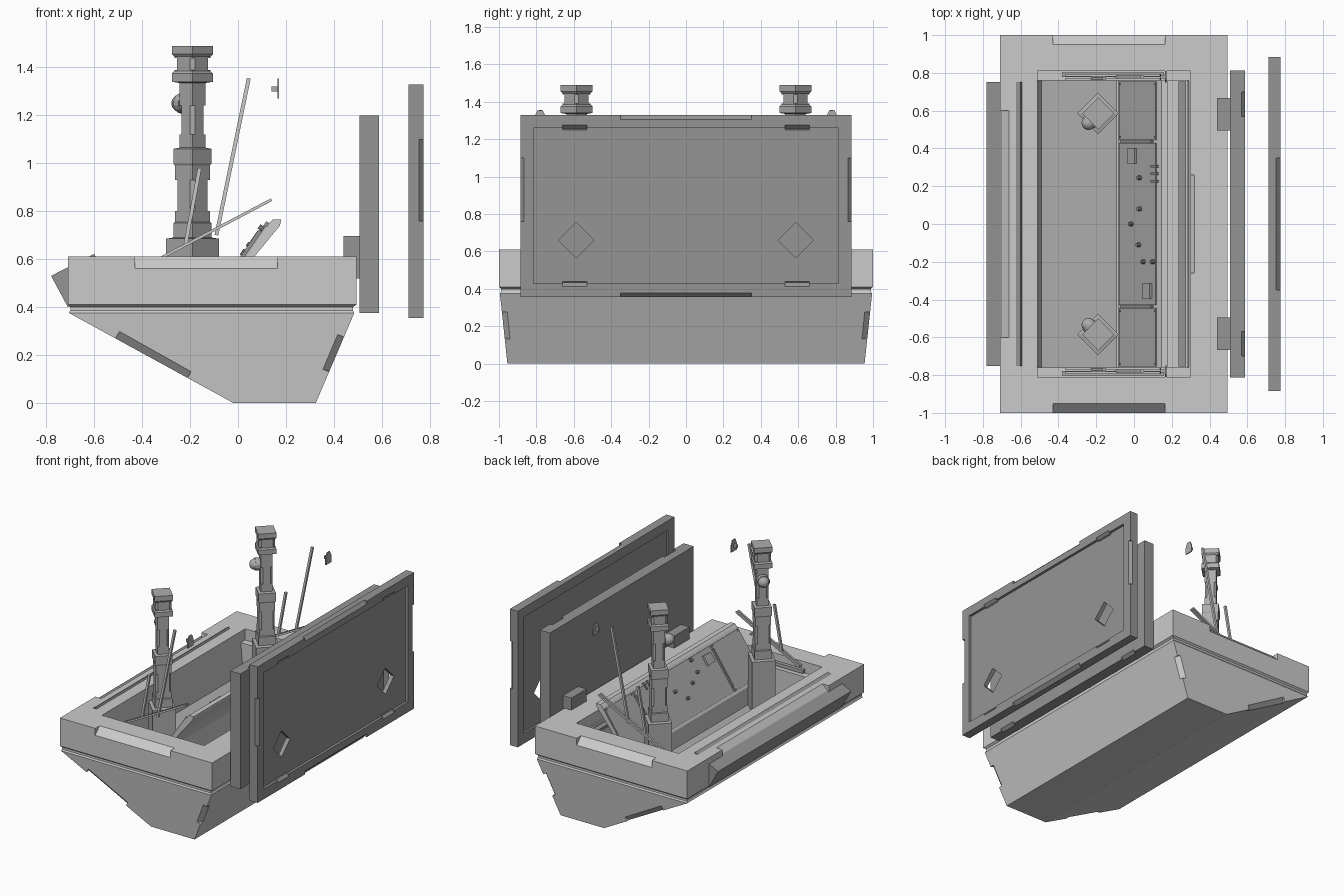
import bpy, bmesh, math
from mathutils import Matrix, Vector

cube = bpy.data.objects.get("Cube")
if cube:
    bpy.data.objects.remove(cube, do_unlink=True)


def material(name, g):
    m = bpy.data.materials.new(name)
    m.use_nodes = True
    m.diffuse_color = (g, g, g, 1)
    m.node_tree.nodes["Principled BSDF"].inputs["Base Color"].default_value = (g, g, g, 1)
    return m


LIGHT = material("light grey", 0.60)
MID = material("medium grey", 0.42)
DARK = material("dark grey", 0.30)


def finish(name, bm, mat):
    bmesh.ops.recalc_face_normals(bm, faces=bm.faces)
    me = bpy.data.meshes.new(name)
    bm.to_mesh(me)
    bm.free()
    me.materials.append(mat)
    ob = bpy.data.objects.new(name, me)
    bpy.context.collection.objects.link(ob)
    return ob


def loft(name, rings, mat):
    """Skin a stack of equal point rings and close both ends."""
    bm = bmesh.new()
    vs = [[bm.verts.new(p) for p in r] for r in rings]
    n = len(vs[0])
    for a, b in zip(vs, vs[1:]):
        for i in range(n):
            j = (i + 1) % n
            bm.faces.new((a[i], a[j], b[j], b[i]))
    bm.faces.new(vs[0])
    bm.faces.new(vs[-1])
    return finish(name, bm, mat)


def rect(z, x0, x1, h):
    return [(x0, -h, z), (x1, -h, z), (x1, h, z), (x0, h, z)]


def prism(name, pts, y0, y1, mat):
    return loft(name, [[(x, y, z) for x, z in pts] for y in (y0, y1)], mat)


def box(name, lo, hi, mat, frame=None):
    bm = bmesh.new()
    lo, hi = Vector(lo), Vector(hi)
    m = Matrix.Translation((lo + hi) / 2) @ Matrix.Diagonal((*(hi - lo), 1))
    bmesh.ops.create_cube(bm, size=1, matrix=(frame or Matrix()) @ m)
    return finish(name, bm, mat)


def frame(p0, p1, n):
    """Axes at the middle of an edge: x along it, z along n."""
    p0, p1, n = Vector(p0), Vector(p1), Vector(n)
    x = (p1 - p0).normalized()
    z = (n - x * n.dot(x)).normalized()
    m = Matrix((x, z.cross(x), z)).transposed().to_4x4()
    return Matrix.Translation((p0 + p1) / 2) @ m, (p1 - p0).length / 2


def bar(name, p0, p1, w, mat):
    m, h = frame(p0, p1, (0, 1, 0))
    return box(name, (-h, -w, -w), (h, w, w), mat, m)


def apply(ob, mod):
    bpy.context.view_layer.objects.active = ob
    bpy.ops.object.modifier_apply(modifier=mod.name)


def cut(ob, cutter):
    cutter.hide_render = True
    mod = ob.modifiers.new("cut", "BOOLEAN")
    mod.operation, mod.solver, mod.object = "DIFFERENCE", "EXACT", cutter
    apply(ob, mod)
    bpy.data.objects.remove(cutter, do_unlink=True)


def notch(ob, p0, p1, n, depth, w=0.1):
    m, h = frame(p0, p1, n)
    cut(ob, box("cutter", (-h, -w, -depth), (h, w, 0.1), LIGHT, m))


def mirror(ob):
    mod = ob.modifiers.new("mirror", "MIRROR")
    mod.use_axis = (False, True, False)
    apply(ob, mod)
    return ob


def diamond(x, y, z, r):
    return [(x - r, y, z), (x, y - r, z), (x + r, y, z), (x, y + r, z)]


# Hull with a seam groove, open cockpit and notched edges
hull = loft("hull", [rect(0, -.02, .325, .955), rect(.375, -.705, .485, .995),
                     rect(.385, -.70, .48, .988), rect(.40, -.70, .48, .988),
                     rect(.41, -.71, .495, 1), rect(.61, -.71, .495, 1)], LIGHT)
cut(hull, loft("cutter", [rect(.31, -.49, .28, .76), rect(.53, -.51, .29, .76),
                          rect(.53, -.51, .30, .81), rect(.70, -.51, .30, .81)], LIGHT))
for s in (-1, 1):
    notch(hull, (-.43, s, .61), (.165, s, .61), (0, s, 1), .035)
    notch(hull, (-.51, s * .983, .27), (-.21, s * .968, .105), (-.48, s, -.87), .02)
    notch(hull, (.44, s * .987, .275), (.38, s * .97, .13), (1, s, -.3), .02)
notch(hull, (-.71, -.6, .61), (-.71, .6, .61), (-1, 0, 1), .035)
notch(hull, (.30, -.26, .61), (.30, .26, .61), (-1, 0, 1), .015, .04)

# Tilted plate along the rear edge, cockpit floor and shelf
prism("rear_plate", [(-.78, .53), (-.60, .622), (-.53, .49), (-.71, .40)], -.753, .753, DARK)
box("cockpit_floor", (-.51, -.76, .30), (-.09, .76, .318), MID)
box("console_shelf", (.235, -.755, .5), (.275, .755, .52), DARK)

# Sloped console
prism("console", [(-.085, .31), (-.085, .44), (.13, .75), (.145, .765), (.18, .765),
                  (.175, .74), (.06, .60), (-.02, .48), (-.02, .31)], -.76, .76, LIGHT)
slope = Vector((.215, 0, .31)).normalized()
face = Matrix((slope, (0, 1, 0), slope.cross(Vector((0, 1, 0))))).transposed().to_4x4()
face = Matrix.Translation((-.085, 0, .44)) @ face
if (face.to_3x3() @ Vector((0, 0, 1))).x > 0:
    face = face @ Matrix.Diagonal((1, 1, -1, 1))


def along(x):
    return (x + .085) / slope.x


for name, y0, y1 in (("right", -.755, -.445), ("middle", -.43, .43), ("left", .445, .755)):
    box(name + "_console_panel", (.02, y0, -.002), (.36, y1, .007), MID, face)
for s in (-1, 1):
    box("console_handle", (.05, s * .437 - .006, 0), (.33, s * .437 + .006, .02), DARK, face)
    for x in (.03, .35):
        for y in (.46, .74):
            box("panel_screw", (x - .005, s * y - .005, .006), (x + .005, s * y + .005, .011),
                DARK, face)
for x, y in ((0, .36), (.08, -.355)):
    u = along(x)
    box("console_button", (u - .035, y - .04, 0), (u + .035, y + .04, .022), MID, face)
for y in (.22, .26, .30):
    box("console_slider", (along(.10), y, 0), (along(.13), y + .012, .014), DARK, face)
for x, y in ((.04, .245), (.04, .08), (-.005, 0), (.035, -.11), (.06, -.2), (.11, -.2)):
    bm = bmesh.new()
    bmesh.ops.create_cone(bm, cap_ends=True, segments=10, radius1=.014, radius2=.010, depth=.03,
                          matrix=face @ Matrix.Translation((along(x), y, .012)))
    finish("console_knob", bm, DARK)

# Stepped diamond posts with notched corners, each with a round sensor
px, py = -.19, .585
steps = [(.30, .11), (.685, .11), (.69, .08), (.75, .08), (.755, .073), (.99, .073), (1.0, .08),
         (1.06, .08), (1.065, .055), (1.335, .055), (1.34, .085), (1.375, .085), (1.385, .075),
         (1.445, .075), (1.455, .085), (1.49, .085)]
posts = loft("posts", [diamond(px, py, z, r) for z, r in steps], MID)
for z0, z1, r in ((.80, .93, .073), (1.12, 1.24, .055), (1.39, 1.44, .075)):
    for dx, dy in ((1, 0), (-1, 0), (0, 1), (0, -1)):
        x, y = px + dx * r, py + dy * r
        notch(posts, (x, y, z0), (x, y, z1), (dx, dy, 0), .01)
mirror(posts)
bm = bmesh.new()
aim = Matrix.Translation((-.24, .535, 1.25)) @ Vector((-1, -1, 0)).to_track_quat("Z", "Y").to_matrix().to_4x4()
bmesh.ops.create_uvsphere(bm, u_segments=14, v_segments=8, radius=.038, matrix=aim)
bmesh.ops.create_cone(bm, cap_ends=True, segments=14, radius1=.042, radius2=.042, depth=.03,
                      matrix=aim @ Matrix.Translation((0, 0, -.015)))
mirror(finish("post_sensors", bm, MID))

# Thin levers at both ends of the cockpit
for y in (.766, .788):
    mirror(bar("long_lever", (-.36, y, .585), (.14, y, .848), .006, LIGHT))
mirror(bar("lever_grip", (.14, .762, .848), (.14, .792, .848), .007, LIGHT))
mirror(bar("tall_lever", (-.09, .777, .70), (.045, .777, 1.355), .008, LIGHT))
mirror(bar("short_lever", (-.22, .77, .655), (-.16, .77, .98), .008, LIGHT))
mirror(bar("lever_rail", (-.38, .79, .55), (.16, .79, .55), .012, MID))

# Small sight plates
outline = [(-.03, 1.27), (.03, 1.27), (.03, 1.32), (.015, 1.353), (-.015, 1.353), (-.03, 1.32)]
mirror(loft("sight_plates", [[(x, .78 + y, z) for y, z in outline] for x in (.165, .172)], MID))
mirror(box("sight_stems", (.14, .77, 1.30), (.166, .79, 1.32), MID))

# Inner slab with its brackets
inner = box("inner_slab", (.508, -.812, .375), (.588, .812, 1.20), DARK)
for z, up in ((.375, -1), (1.20, 1)):
    for s in (-1, 1):
        notch(inner, (.588, s * .57, z), (.588, s * .70, z), (1, 0, up), .014)
mirror(box("slab_brackets", (.44, .495, .52), (.507, .667, .697), DARK))

# Outer slab with recessed faces, diamond openings and notched edges
outer = box("outer_slab", (.712, -.885, .355), (.775, .885, 1.328), DARK)
for x0, x1 in ((.757, .9), (.6, .727)):
    cut(outer, box("cutter", (x0, -.815, .428), (x1, .815, 1.26), DARK))
for s in (-1, 1):
    ring = diamond(.66, s * .587, 0, .095)
    cut(outer, loft("cutter", [[(x, s * .587 + a - .66, .66 + b - s * .587) for a, b, _ in ring]
                               for x in (.6, .9)], DARK))
    notch(outer, (.775, s * .885, .76), (.775, s * .885, 1.10), (1, s, 0), .014)
for z, rim, up in ((.355, .428, -1), (1.328, 1.26, 1)):
    notch(outer, (.775, -.35, z), (.775, .35, z), (1, 0, up), .016)
    for s in (-1, 1):
        notch(outer, (.775, s * .53, rim), (.775, s * .66, rim), (1, 0, -up), .012, .02)
